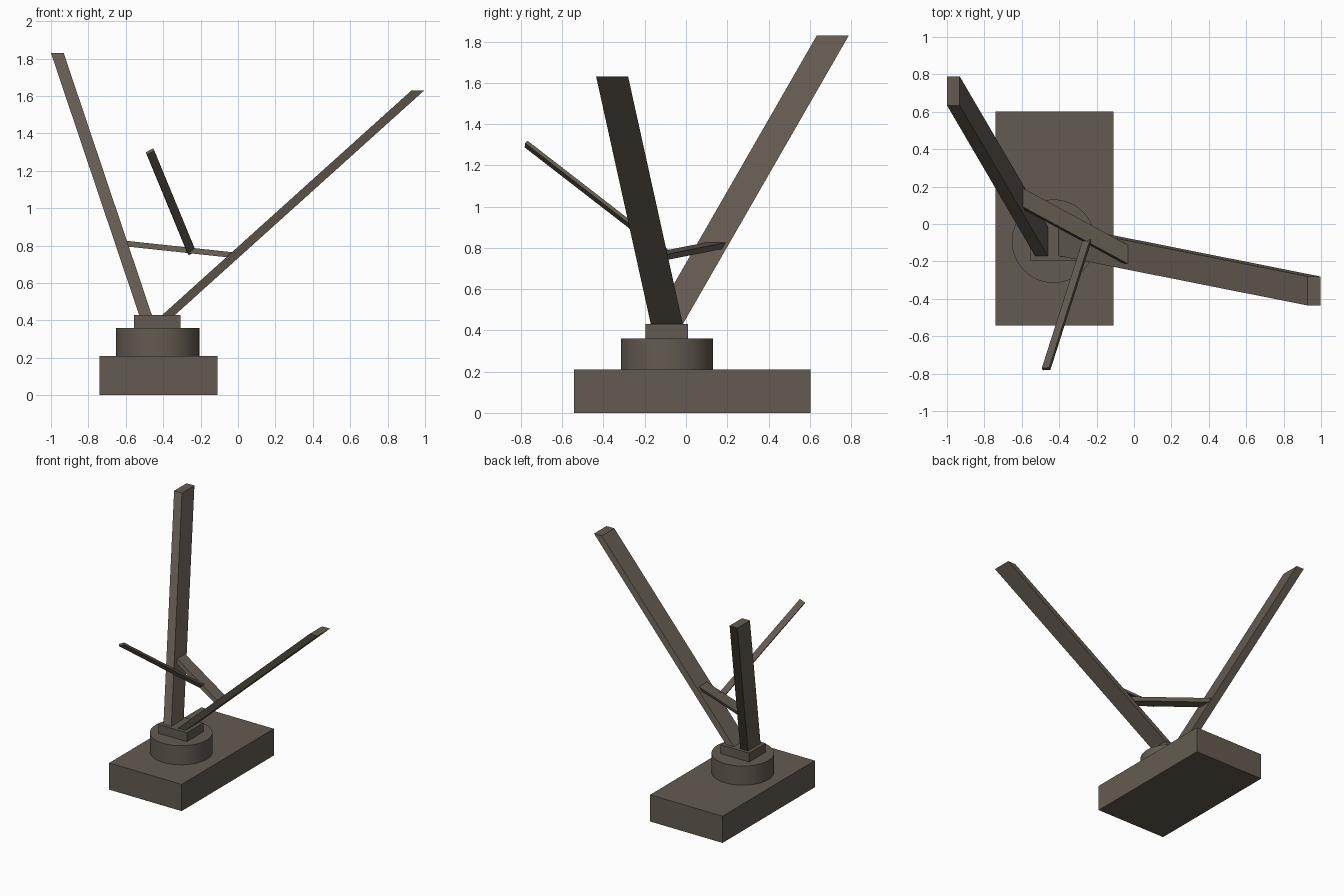
import bpy, bmesh
from mathutils import Vector as V

if "Cube" in bpy.data.objects:
    bpy.data.objects.remove(bpy.data.objects["Cube"])

mat = bpy.data.materials.new("dark taupe")
mat.diffuse_color = (0.127, 0.105, 0.082, 1)
mat.use_nodes = True
mat.node_tree.nodes["Principled BSDF"].inputs["Base Color"].default_value = mat.diffuse_color


def finish(name, bm):
    bmesh.ops.recalc_face_normals(bm, faces=bm.faces)
    me = bpy.data.meshes.new(name)
    bm.to_mesh(me)
    bm.free()
    me.materials.append(mat)
    ob = bpy.data.objects.new(name, me)
    bpy.context.collection.objects.link(ob)
    return ob


def beam(name, start, end, a, b):
    """Prism with a parallelogram section (full-size vectors a, b) from start to end."""
    bm = bmesh.new()
    a, b = V(a) / 2, V(b) / 2
    rings = [[bm.verts.new(V(p) + i * a + j * b)
              for i, j in ((-1, -1), (1, -1), (1, 1), (-1, 1))] for p in (start, end)]
    for r in rings:
        bm.faces.new(r)
    for k in range(4):
        n = (k + 1) % 4
        bm.faces.new((rings[0][k], rings[0][n], rings[1][n], rings[1][k]))
    return finish(name, bm)


# stepped foot: slab, drum, small block
beam("base_slab", (-0.425, 0.03, 0), (-0.425, 0.03, 0.21), (0.63, 0, 0), (0, 1.145, 0))
bm = bmesh.new()
bmesh.ops.create_cone(bm, cap_ends=True, segments=64, radius1=0.223, radius2=0.223, depth=0.15)
bmesh.ops.translate(bm, verts=bm.verts, vec=(-0.43, -0.092, 0.285))
drum = finish("base_drum", bm)
bpy.context.view_layer.objects.active = drum
drum.select_set(True)
bpy.ops.object.shade_smooth_by_angle()
beam("top_block", (-0.432, -0.093, 0.36), (-0.432, -0.093, 0.43), (0.247, 0, 0), (0, 0.205, 0))

# two leaning arms, with level ends
sec = ((0.068, 0, 0), (0, 0.155, 0))
beam("left_arm", (-0.495, -0.093, 0.43), (-0.966, 0.712, 1.83), *sec)
beam("right_arm", (-0.37, -0.093, 0.43), (0.962, -0.358, 1.63), *sec)

# cross bar between the arms, and the thin twig growing from it
beam("cross_bar", (-0.62, 0.15, 0.813), (-0.015, -0.178, 0.748), (0, 0.1, 0), (0, 0.012, 0.03))
s, e = V((-0.248, -0.08, 0.765)), V((-0.47, -0.775, 1.303))
d = (e - s).normalized()
w = V((0.041, 0.008, 0.016))
w -= d * w.dot(d)
beam("twig", s, e, w, d.cross(w).normalized() * 0.018)
